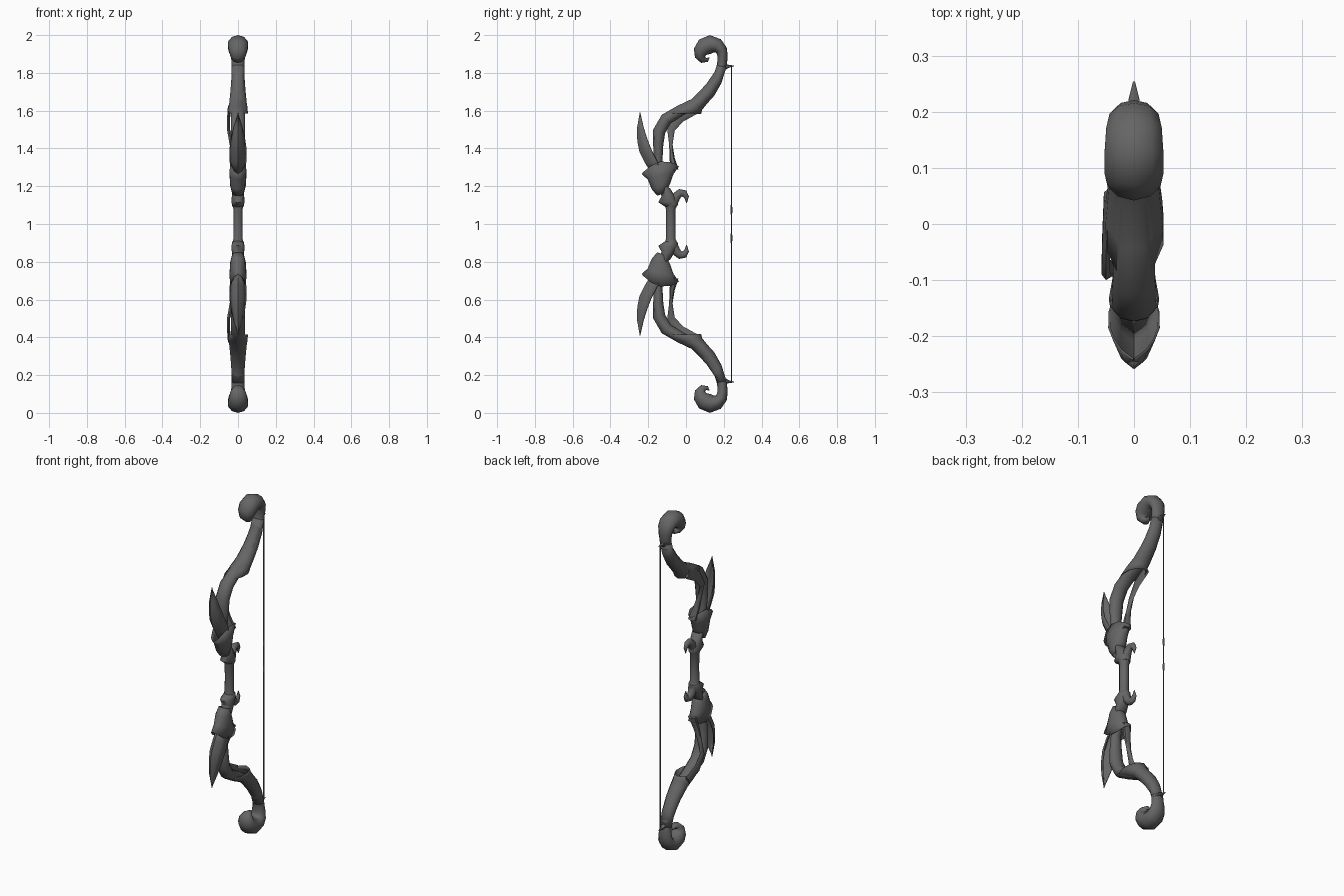
import bpy, bmesh, math
from mathutils import Vector

dark = bpy.data.materials.new("dark_grey")
dark.diffuse_color = (0.13, 0.13, 0.13, 1)


def finish(bm, name, thick=0.0):
    """Turn a bmesh into a smooth object mirrored about the mid height z = 1."""
    bmesh.ops.recalc_face_normals(bm, faces=bm.faces)
    me = bpy.data.meshes.new(name)
    bm.to_mesh(me)
    bm.free()
    me.materials.append(dark)
    ob = bpy.data.objects.new(name, me)
    ob.location = (0, 0, 1)
    bpy.context.collection.objects.link(ob)
    if thick:
        s = ob.modifiers.new("thickness", 'SOLIDIFY')
        s.thickness = thick
    m = ob.modifiers.new("mirror", 'MIRROR')
    m.use_axis = (False, False, True)
    bpy.ops.object.select_all(action='DESELECT')
    ob.select_set(True)
    bpy.context.view_layer.objects.active = ob
    bpy.ops.object.shade_smooth_by_angle(angle=math.radians(60))
    return ob


def loft(name, rings, sides=10, caps=True, thick=0.0):
    """Rings: front y, z, back y, z, half width in x, rise of the sides, x centre."""
    bm = bmesh.new()
    loops = []
    for r in rings:
        y1, z1, y2, z2, w, rise, cx = (tuple(r) + (0, 0))[:7]
        loop = []
        for i in range(sides):
            a = 2 * math.pi * i / sides
            k = math.cos(a) / 2
            loop.append(bm.verts.new((
                cx + w * math.sin(a),
                (y1 + y2) / 2 + (y1 - y2) * k,
                (z1 + z2) / 2 + (z1 - z2) * k + rise * math.sin(a) ** 2 - 1)))
        loops.append(loop)
    for a, b in zip(loops, loops[1:]):
        for i in range(sides):
            j = (i + 1) % sides
            bm.faces.new((a[i], a[j], b[j], b[i]))
    if caps:
        bm.faces.new(loops[0])
        bm.faces.new(loops[-1])
    return finish(bm, name, thick)


def tube(name, pts, sides=10):
    """Points: y, z, radius in the bow plane, half width in x, x centre."""
    rings = []
    for i, p in enumerate(pts):
        a, b = pts[max(i - 1, 0)], pts[min(i + 1, len(pts) - 1)]
        t = Vector((b[0] - a[0], b[1] - a[1])).normalized()
        n = Vector((-t.y, t.x)) * p[2]
        cx = p[4] if len(p) > 4 else 0
        rings.append((p[0] + n.x, p[1] + n.y, p[0] - n.x, p[1] - n.y, p[3], 0, cx))
    return loft(name, rings, sides)


def leaf(name, rows):
    """V-folded leaf. Rows: ridge y, z, edge y, z, half width."""
    bm = bmesh.new()
    grid = []
    for y, z, ey, ez, w in rows:
        my, mz = y * .65 + ey * .35, z * .65 + ez * .35
        grid.append([bm.verts.new(v) for v in (
            (-w, ey, ez - 1), (-w * .6, my, mz - 1), (0, y, z - 1),
            (w * .6, my, mz - 1), (w, ey, ez - 1))])
    for a, b in zip(grid, grid[1:]):
        for i in range(4):
            bm.faces.new((a[i], a[i + 1], b[i + 1], b[i]))
    return finish(bm, name, 0.004)


# grip, half of it, mirrored
loft("grip", [(-.107, 1.0, -.055, 1.0, .025), (-.107, 1.08, -.055, 1.08, .026),
              (-.112, 1.105, -.045, 1.10, .034)], caps=False)

# collar with a forward point at each end of the grip
loft("grip_collar", [(-.108, 1.09, -.045, 1.095, .03), (-.146, 1.115, -.04, 1.12, .037),
                     (-.128, 1.15, -.06, 1.15, .034), (-.135, 1.21, -.085, 1.19, .033)])

# curled claws behind the grip
tube("grip_claw", [(-.065, 1.12, .024, .026), (-.05, 1.148, .023, .022), (-.03, 1.165, .021, .018),
                   (-.01, 1.162, .019, .015), (.003, 1.142, .013, .01), (.003, 1.112, .002, .002)], 8)

# limb core sweeping up to the scroll
tube("limb", [(-.1, 1.14, .025, .028), (-.13, 1.22, .026, .03), (-.147, 1.33, .022, .03),
              (-.147, 1.42, .027, .038), (-.142, 1.49, .033, .04), (-.105, 1.555, .033, .04),
              (-.03, 1.6, .03, .038), (.055, 1.645, .026, .036), (.13, 1.73, .025, .034),
              (.178, 1.80, .025, .033), (.192, 1.85, .026, .036)])

# thick scroll at the limb end
tube("limb_scroll", [(.180, 1.80, .024, .032), (.191, 1.85, .026, .035), (.194, 1.89, .027, .04),
                     (.188, 1.92, .031, .046), (.166, 1.944, .039, .052), (.13, 1.951, .049, .055),
                     (.098, 1.938, .048, .055), (.08, 1.913, .041, .05), (.078, 1.888, .031, .042),
                     (.09, 1.87, .02, .028), (.112, 1.868, .01, .014), (.124, 1.882, .002, .003)])

# flared sheath wrapped around the upper limb
loft("limb_sheath", [(-.1, 1.588, .08, 1.583, .055), (-.04, 1.622, .086, 1.605, .053),
                     (.02, 1.652, .108, 1.633, .048), (.088, 1.717, .15, 1.68, .042),
                     (.146, 1.785, .187, 1.745, .037), (.164, 1.845, .214, 1.83, .035)],
     caps=False, thick=.003)

# thin strand leaving the sheath and rejoining the cuff
tube("side_strand", [(.05, 1.61, .028, .01, -.045), (-.035, 1.565, .03, .008, -.05),
                     (-.08, 1.50, .021, .009, -.05), (-.08, 1.42, .009, .014, -.032),
                     (-.074, 1.35, .014, .02, -.015), (-.06, 1.285, .02, .026, 0)], 6)

# flared cuff with front and back points
loft("cuff", [(-.153, 1.15, -.108, 1.165, .03), (-.182, 1.185, -.083, 1.215, .041),
              (-.202, 1.235, -.066, 1.265, .045, .01), (-.235, 1.265, -.037, 1.305, .042, .045)],
     sides=12, caps=False, thick=.003)

# pointed blade leaf on the front of each limb
leaf("blade_leaf", [(-.18, 1.262, -.13, 1.275, .036), (-.215, 1.32, -.155, 1.335, .045),
                    (-.246, 1.38, -.185, 1.395, .046), (-.258, 1.44, -.206, 1.45, .038),
                    (-.259, 1.51, -.225, 1.51, .025), (-.245, 1.59, -.243, 1.588, .001)])

# string nock spike
tube("nock", [(.195, 1.825, .016, .016), (.222, 1.835, .009, .011), (.254, 1.837, .002, .002)], 6)

# bowstring with two bound sections
loft("bowstring", [(.237, 1.0, .243, 1.0, .003), (.237, 1.835, .243, 1.835, .003)], 6, caps=False)
loft("string_binding", [(.238, 1.045, .242, 1.045, .002), (.235, 1.06, .245, 1.06, .005),
                        (.235, 1.09, .245, 1.09, .005), (.238, 1.105, .242, 1.105, .002)], 6)
